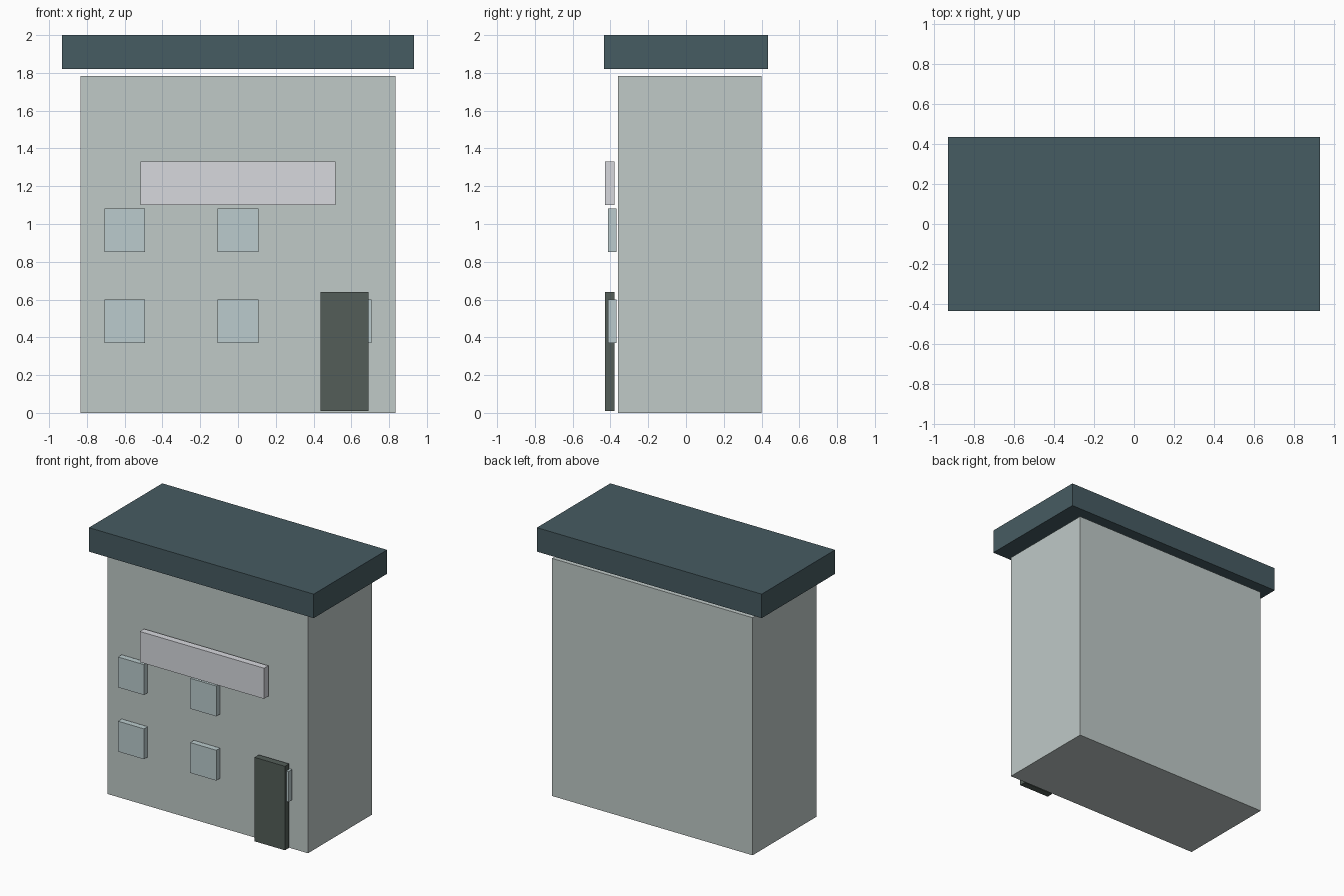
import bpy

if "Cube" in bpy.data.objects:
    bpy.data.objects.remove(bpy.data.objects["Cube"])


def material(name, rgb):
    m = bpy.data.materials.new(name)
    m.diffuse_color = (*[(c / 255) ** 2.2 for c in rgb], 1)
    m.use_nodes = True
    m.node_tree.nodes["Principled BSDF"].inputs["Base Color"].default_value = m.diffuse_color
    return m


def box(name, x, y, z, mat):
    """Box spanning the (min, max) ranges on each axis."""
    spans = (x, y, z)
    bpy.ops.mesh.primitive_cube_add(size=1, location=[(a + b) / 2 for a, b in spans])
    ob = bpy.context.object
    ob.name = name
    ob.scale = [b - a for a, b in spans]
    bpy.ops.object.transform_apply(location=False, rotation=False, scale=True)
    ob.data.materials.append(mat)
    return ob


wall = material("wall_grey", (190, 200, 198))
slate = material("roof_slate", (72, 92, 98))
glass = material("window_glass", (185, 202, 204))
pale = material("sign_pale", (214, 216, 221))
dark = material("door_dark", (84, 94, 89))

# Main block and the flat roof slab floating just above it
box("building_body", (-0.833, 0.833), (-0.36, 0.40), (0, 1.783), wall)
box("roof_slab", (-0.933, 0.933), (-0.435, 0.435), (1.82, 2.0), slate)

# Front panels stand slightly clear of the wall
box("sign_board", (-0.516, 0.516), (-0.428, -0.378), (1.10, 1.33), pale)
box("door", (0.437, 0.69), (-0.428, -0.378), (0.01, 0.64), dark)

# Windows: three below (one mostly behind the door), two above
for row, (z, columns) in enumerate(((0.485, 3), (0.967, 2))):
    for col in range(columns):
        x = -0.6 + 0.6 * col
        box(f"window_{row}_{col}", (x - 0.108, x + 0.108), (-0.412, -0.368),
            (z - 0.114, z + 0.114), glass)
